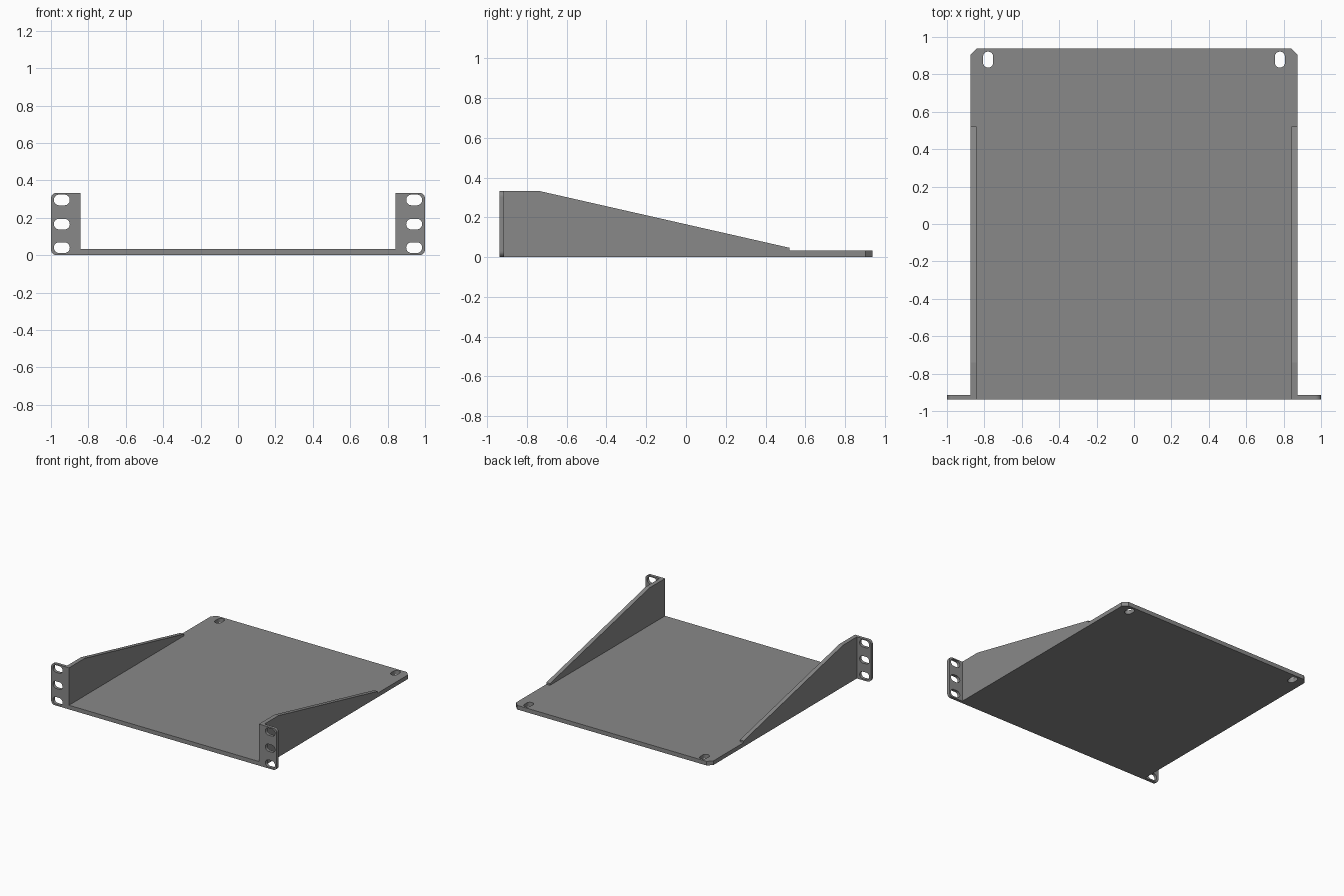
import bpy
import math
from mathutils import Matrix

if "Cube" in bpy.data.objects:
    bpy.data.objects.remove(bpy.data.objects["Cube"])

grey = bpy.data.materials.new("grey metal")
grey.diffuse_color = (0.25, 0.25, 0.25, 1)
grey.use_nodes = True
grey.node_tree.nodes["Principled BSDF"].inputs["Base Color"].default_value = grey.diffuse_color


def rounded(cx, cy, w, h, radii, steps=8):
    """Rectangle outline; radii run from top right counter-clockwise."""
    pts = []
    for i, (sx, sy) in enumerate(((1, 1), (-1, 1), (-1, -1), (1, -1))):
        r = radii[i]
        x, y = cx + sx * (w / 2 - r), cy + sy * (h / 2 - r)
        if r == 0:
            pts.append((x, y))
            continue
        for k in range(steps + 1):
            a = math.pi / 2 * (i + k / steps)
            p = (x + r * math.cos(a), y + r * math.sin(a))
            if not pts or math.dist(p, pts[-1]) > 1e-4:
                pts.append(p)
    return pts


def slot(cx, cy, w, h):
    return rounded(cx, cy, w, h, [min(w, h) / 2 - 0.0005] * 4)


def plate(name, loops, thickness, matrix, mirror=False):
    """Flat sheet from an outline and hole loops, extruded evenly about its plane."""
    curve = bpy.data.curves.new(name, 'CURVE')
    curve.dimensions = '2D'
    curve.fill_mode = 'BOTH'
    curve.extrude = thickness / 2
    for loop in loops:
        s = curve.splines.new('POLY')
        s.points.add(len(loop) - 1)
        for p, (x, y) in zip(s.points, loop):
            p.co = (x, y, 0, 1)
        s.use_cyclic_u = True
    tmp = bpy.data.objects.new(name + "_outline", curve)
    bpy.context.collection.objects.link(tmp)
    bpy.context.view_layer.update()
    deps = bpy.context.evaluated_depsgraph_get()
    mesh = bpy.data.meshes.new_from_object(tmp.evaluated_get(deps))
    bpy.data.objects.remove(tmp)
    mesh.transform(matrix)
    mesh.materials.clear()
    mesh.materials.append(grey)
    mesh.shade_flat()
    ob = bpy.data.objects.new(name, mesh)
    bpy.context.collection.objects.link(ob)
    if mirror:
        ob.modifiers.new("Mirror", 'MIRROR').use_mirror_merge = False
    return ob


T = 0.033      # sheet thickness
W = 0.875      # half width of the tray
Y = 0.938      # half depth
H = 0.333      # height of the front
C = 0.035      # rear corner chamfer

# Tray floor with chamfered rear corners and two slots
floor = [(-W, -Y), (W, -Y), (W, Y - C), (W - C, Y), (C - W, Y), (-W, Y - C)]
plate("tray_floor", [floor] + [slot(s * 0.78, 0.879, 0.054, 0.085) for s in (-1, 1)],
      T, Matrix.Translation((0, 0, T / 2)))

# Tapered side walls: outline in y and z, thickness along x
wall = [(-Y, T), (0.52, T), (0.52, 0.047), (-0.74, H), (-Y, H)]
plate("side_wall", [wall], T,
      Matrix(((0, 0, 1, W - T / 2), (1, 0, 0, 0), (0, 1, 0, 0), (0, 0, 0, 1))), True)

# Front mounting ears: outline in x and z, thickness along y, three slots each
E = 0.024
ear = rounded((W + 1) / 2, H / 2, 1 - W, H, (0.03, 0, 0, 0.03))
plate("mounting_ear", [ear] + [slot(0.942, z, 0.085, 0.057) for z in (0.04, 0.166, 0.295)], E,
      Matrix(((1, 0, 0, 0), (0, 0, -1, -Y + E / 2), (0, 1, 0, 0), (0, 0, 0, 1))), True)
